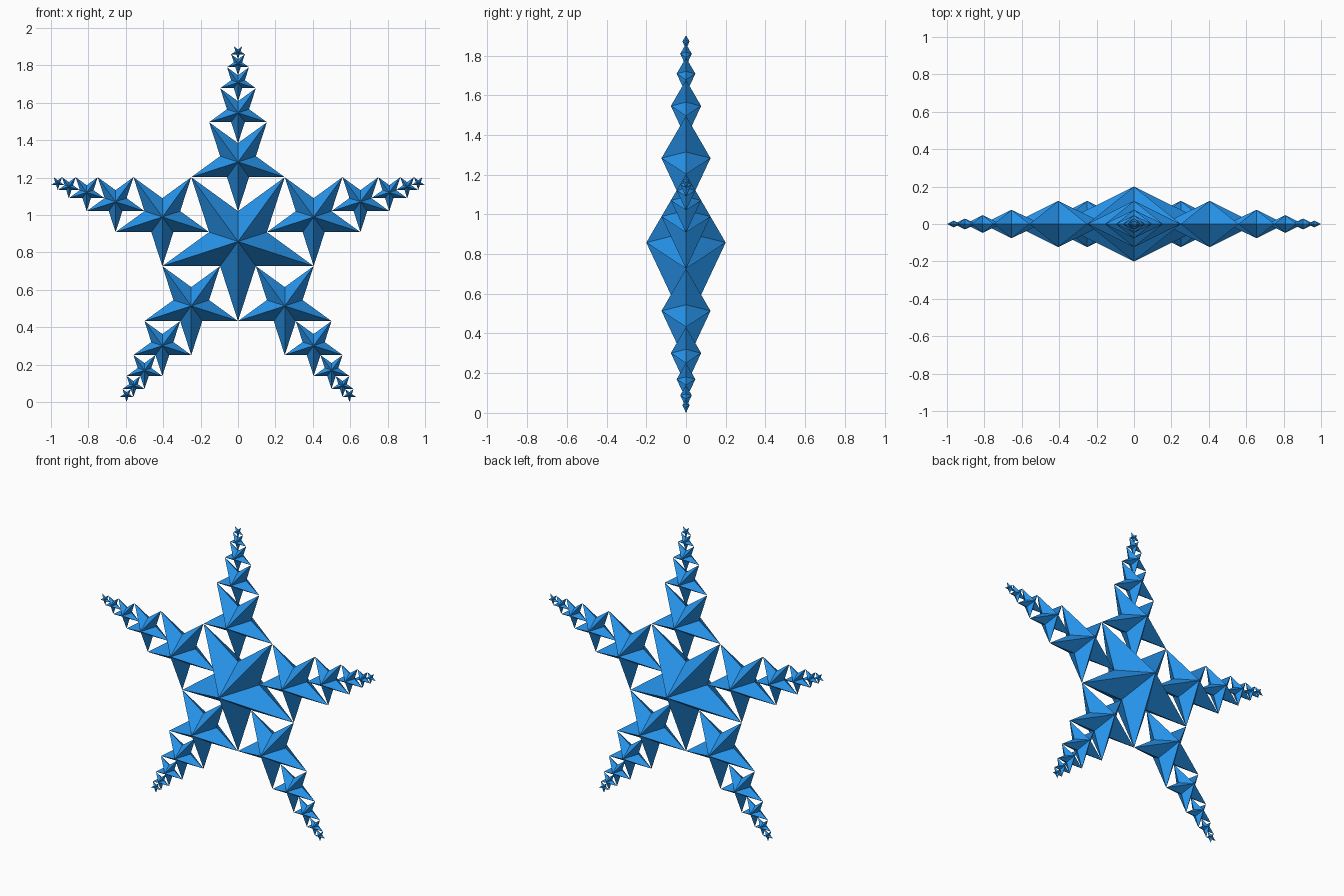
import bpy, bmesh
from math import sin, cos, radians

if "Cube" in bpy.data.objects:
    bpy.data.objects.remove(bpy.data.objects["Cube"])

R = 0.4253                 # tip radius of the central star
PHI = (5 ** 0.5 - 1) / 2   # each star shrinks by the golden ratio
DEPTH = 0.47               # half thickness relative to tip radius
CENTRE_Z = 2.017 * R       # lowest tips rest on z = 0
LEVELS = 5

blue = bpy.data.materials.new("blue")
blue.diffuse_color = (0.02, 0.30, 0.85, 1)
blue.use_nodes = True
blue.node_tree.nodes["Principled BSDF"].inputs["Base Color"].default_value = blue.diffuse_color


def add_star(bm, x, z, r):
    """Faceted five-pointed star, one tip down, ridged front and back."""
    rim = []
    for i in range(10):
        a = radians(-90 + 36 * i)
        d = r if i % 2 == 0 else r * PHI ** 2
        rim.append(bm.verts.new((x + d * cos(a), 0, z + d * sin(a))))
    front = bm.verts.new((x, -DEPTH * r, z))
    back = bm.verts.new((x, DEPTH * r, z))
    for i in range(10):
        a, b = rim[i], rim[(i + 1) % 10]
        bm.faces.new((a, b, front))
        bm.faces.new((b, a, back))


def finish(bm, name):
    mesh = bpy.data.meshes.new(name)
    bm.to_mesh(mesh)
    bm.free()
    mesh.materials.append(blue)
    bpy.context.collection.objects.link(bpy.data.objects.new(name, mesh))


# Central star
bm = bmesh.new()
add_star(bm, 0, CENTRE_Z, R)
finish(bm, "central_star")

# Five arms of shrinking stars, each touching the tips of the previous one
for k in range(5):
    angle = radians(90 + 72 * k)
    bm = bmesh.new()
    dist, r = 0, R
    for level in range(LEVELS):
        dist += r
        r *= PHI
        add_star(bm, dist * cos(angle), CENTRE_Z + dist * sin(angle), r)
    finish(bm, f"star_arm_{k + 1}")
